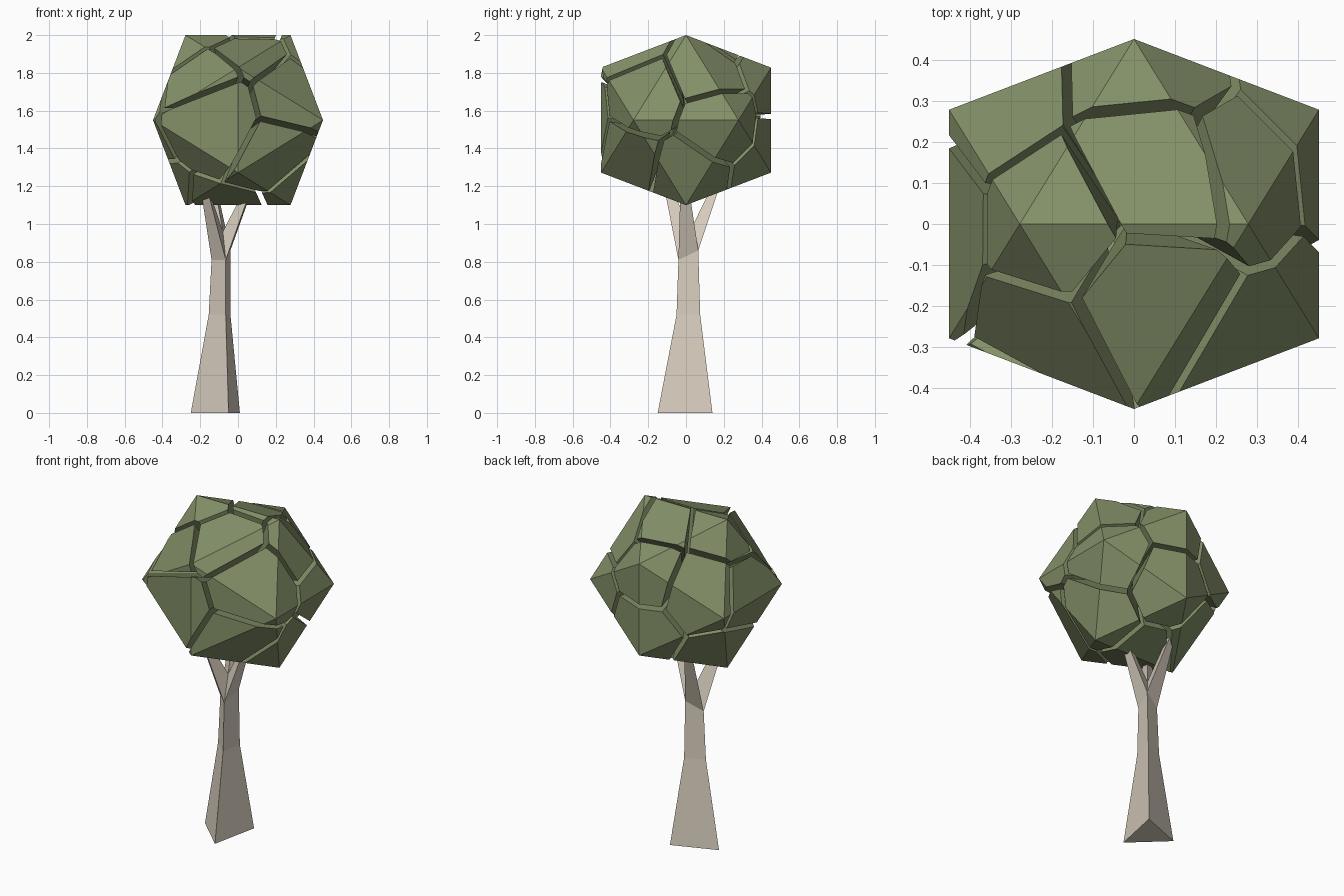
import bpy, bmesh
from math import cos, sin, radians
from mathutils import Vector

if "Cube" in bpy.data.objects:
    bpy.data.objects.remove(bpy.data.objects["Cube"])


def material(name, color):
    mat = bpy.data.materials.new(name)
    mat.diffuse_color = (*color, 1)
    mat.use_nodes = True
    mat.node_tree.nodes["Principled BSDF"].inputs["Base Color"].default_value = mat.diffuse_color
    return mat


def add_object(name, bm, mat):
    bmesh.ops.recalc_face_normals(bm, faces=bm.faces)
    mesh = bpy.data.meshes.new(name)
    bm.to_mesh(mesh)
    bm.free()
    mesh.materials.append(mat)
    obj = bpy.data.objects.new(name, mesh)
    bpy.context.collection.objects.link(obj)
    return obj


leaf = material("leaf_green", (0.23, 0.28, 0.14))
bark = material("pale_bark", (0.69, 0.62, 0.52))

# Canopy: icosahedron split into cells around seed points, with open cracks
CENTRE = Vector((0, 0, 1.55))
LONG, SHORT, GAP = 0.45, 0.278, 0.014
seeds = [Vector(s) for s in (
    (-.30, .27, .12), (.02, .36, .20), (.05, .13, .38), (-.20, -.01, .36),
    (.03, -.19, .34), (.28, .13, .28), (.27, -.24, .12), (-.20, -.27, .24),
    (.37, .22, -.02), (-.42, 0, .03), (-.14, -.36, 0), (.22, -.31, -.20),
    (.26, 0, -.30), (.03, .36, -.16), (-.05, 0, -.44), (-.27, .12, -.30))]


def icosahedron():
    bm = bmesh.new()
    for s in (-SHORT, SHORT):
        for t in (-LONG, LONG):
            for co in ((s, 0, t), (0, t, s), (t, s, 0)):
                bm.verts.new(co)
    bmesh.ops.convex_hull(bm, input=bm.verts)
    return bm


for i, seed in enumerate(seeds):
    bm = icosahedron()
    for other in seeds:
        if other is seed:
            continue
        n = (other - seed).normalized()
        cut = bmesh.ops.bisect_plane(
            bm, geom=bm.verts[:] + bm.edges[:] + bm.faces[:], dist=1e-5,
            plane_co=(seed + other) / 2 - n * GAP, plane_no=n, clear_outer=True)
        rim = [e for e in cut["geom_cut"]
               if isinstance(e, bmesh.types.BMEdge) and e.is_boundary]
        if len(rim) > 2:
            bmesh.ops.edgeloop_fill(bm, edges=rim)
    bmesh.ops.translate(bm, verts=bm.verts, vec=CENTRE)
    add_object(f"canopy_chunk_{i + 1}", bm, leaf)

# Trunk: three-sided, flared at the foot, forking into three branches
rings = [
    [(-.25, .04, 0), (-.05, -.15, 0), (.01, .14, 0)],
    [(-.155, .03, .52), (-.065, -.05, .52), (-.04, .075, .52)],
    [(-.14, .03, .81), (-.065, -.04, .81), (-.04, .065, .86)]]
bm = bmesh.new()
loops = [[bm.verts.new(co) for co in ring] for ring in rings]
bm.faces.new(loops[0])
for low, high in zip(loops, loops[1:]):
    for k in range(3):
        j = (k + 1) % 3
        bm.faces.new((low[k], low[j], high[j], high[k]))

# Branches: each grows from one top edge and the shared crotch point
top = loops[-1]
axis = Vector((-.08, .02, 0))
crotch = bm.verts.new(axis + Vector((0, 0, .96)))
for k, angle in enumerate((-130, -10, 110)):
    a = radians(angle)
    out, side = Vector((cos(a), sin(a), 0)), Vector((-sin(a), cos(a), 0))
    tip = [bm.verts.new(axis + out * r + side * w + Vector((0, 0, 1.2)))
           for r, w in ((.16, -.022), (.16, .022), (.125, 0))]
    base = [top[k], top[(k + 1) % 3], crotch]
    for p in range(3):
        q = (p + 1) % 3
        bm.faces.new((base[p], base[q], tip[q], tip[p]))
    bm.faces.new(tip)
add_object("trunk", bm, bark)
